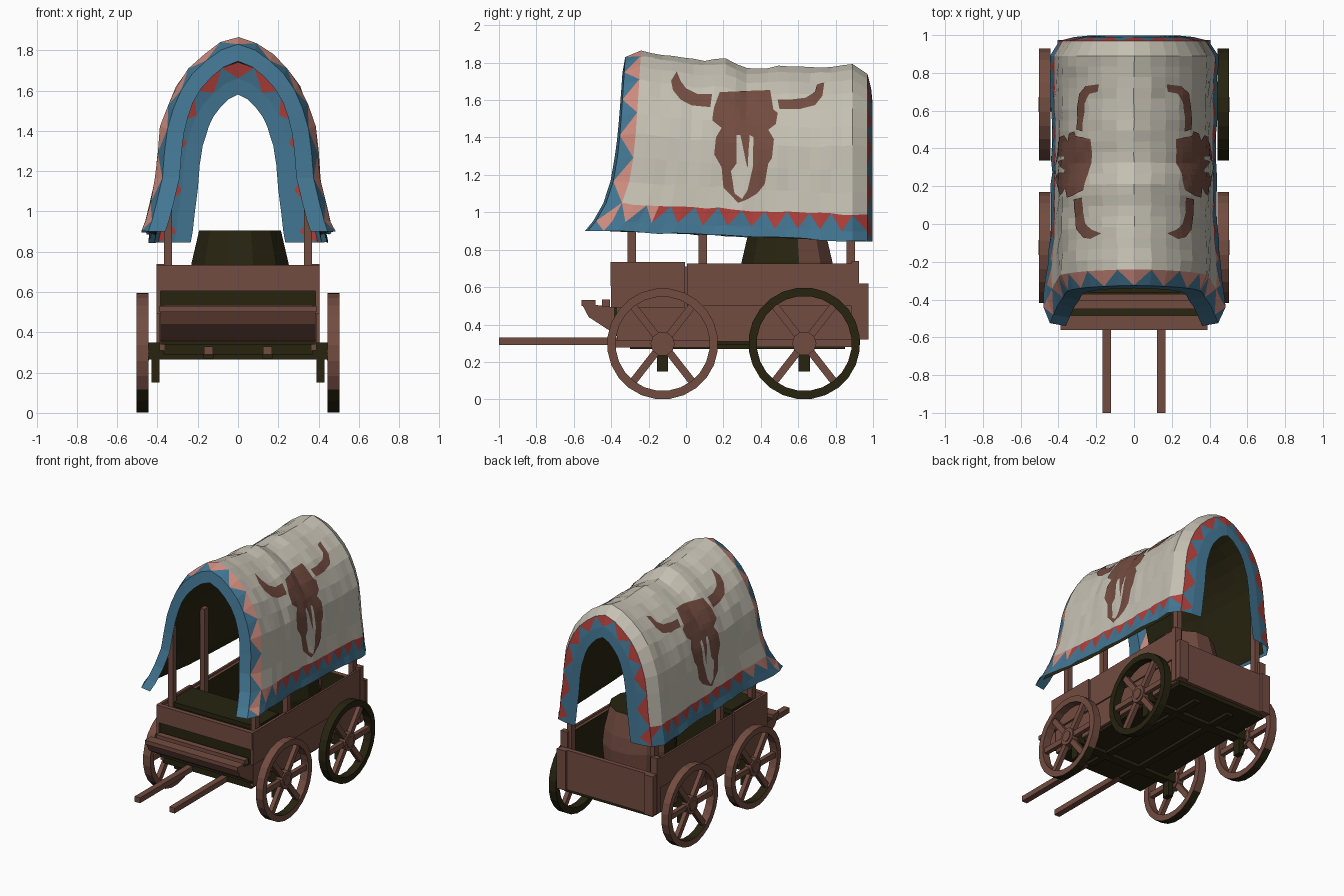
import bpy, bmesh, math, random
from mathutils import Vector, Matrix
from mathutils.bvhtree import BVHTree

if "Cube" in bpy.data.objects:
    bpy.data.objects.remove(bpy.data.objects["Cube"])
random.seed(4)

COLS = {"brown wood": (.17, .072, .052), "dark olive": (.02, .017, .005),
        "cream canvas": (.56, .53, .45), "blue trim": (.055, .18, .29),
        "red trim": (.43, .05, .042), "pink trim": (.62, .26, .21)}
MATS = []
for n, c in COLS.items():
    m = bpy.data.materials.new(n)
    m.diffuse_color = (*c, 1)
    m.use_nodes = True
    m.node_tree.nodes["Principled BSDF"].inputs["Base Color"].default_value = m.diffuse_color
    MATS.append(m)
BROWN, DARK, CREAM, BLUE, RED, PINK = range(6)


def finish(name, bm, rule=None, base=None):
    """Make an object; rule(face) gives a colour, base paints it all."""
    for f in bm.faces:
        f.normal_update()
        if rule:
            f.material_index = rule(f)
        elif base is not None:
            f.material_index = base
    me = bpy.data.meshes.new(name)
    bm.to_mesh(me)
    bm.free()
    for m in MATS:
        me.materials.append(m)
    ob = bpy.data.objects.new(name, me)
    bpy.context.collection.objects.link(ob)
    return ob


def add_box(bm, lo, hi, rot=None):
    lo, hi = Vector(lo), Vector(hi)
    mat = Matrix.Translation((lo + hi) / 2) @ Matrix.Diagonal((*(hi - lo), 1))
    bmesh.ops.create_cube(bm, size=1, matrix=(rot or Matrix()) @ mat)


def box(name, lo, hi, col=BROWN, both=False, rule=None):
    bm = bmesh.new()
    add_box(bm, lo, hi)
    if both:
        add_box(bm, (-hi[0], lo[1], lo[2]), (-lo[0], hi[1], hi[2]))
    return finish(name, bm, rule, col)


def lathe(bm, prof, n, mat):
    """Revolve (radius, height) points about z, then place by mat."""
    rings = [[bm.verts.new(mat @ Vector((r * math.cos(a), r * math.sin(a), h)))
              for a in [math.tau * (i + .5) / n for i in range(n)]] for r, h in prof]
    for a, b in zip(rings, rings[1:]):
        for i in range(n):
            j = (i + 1) % n
            bm.faces.new((a[i], a[j], b[j], b[i]))
    return rings


# ---- wagon bed ----
inner_dark = lambda f: DARK if f.normal.x * f.calc_center_median().x < -.01 else BROWN
box("side_walls", (.365, -.37, .31), (.39, .92, .71), both=True, rule=inner_dark)
box("front_side_panels", (.385, -.40, .49), (.405, -.005, .735), both=True)
box("rear_side_panels", (.385, .005, .50), (.40, .92, .725), both=True)
box("bed_floor", (-.37, -.37, .29), (.37, .93, .34), DARK)
box("tailgate", (-.40, .92, .32), (.40, .955, .62),
    rule=lambda f: DARK if f.normal.y < -.5 else BROWN)
box("tailgate_straps", (.33, .95, .32), (.405, .975, .62), both=True)
box("rear_corner_posts", (.35, .885, .32), (.405, .925, .74), both=True)
box("front_panel", (-.40, -.405, .605), (.40, -.37, .735))
box("front_recess", (-.385, -.385, .34), (.385, -.36, .61), DARK)
box("seat_board", (-.365, -.30, .70), (.365, -.03, .735), DARK)
box("seat_back", (-.365, -.05, .34), (.365, -.02, .70), DARK)
box("cross_beams", (.12, -.30, .27), (.17, .85, .295), DARK, both=True)
box("shafts", (.123, -1.0, .29), (.168, -.10, .33), both=True)
box("axle_front", (-.45, -.16, .265), (.45, -.09, .35), DARK)
box("axle_rear", (-.45, .595, .265), (.45, .665, .35), DARK)

# ---- footboard, extruded from its side profile ----
bm = bmesh.new()
prof = [(-.56, .515), (-.52, .44), (-.42, .375), (-.37, .35), (-.37, .49)]
f = bm.faces.new([bm.verts.new((-.385, y, z)) for y, z in prof])
ext = bmesh.ops.extrude_face_region(bm, geom=[f])["geom"]
bmesh.ops.translate(bm, vec=(.77, 0, 0), verts=[v for v in ext if isinstance(v, bmesh.types.BMVert)])
bmesh.ops.recalc_face_normals(bm, faces=bm.faces)
finish("footboard", bm, lambda f: DARK if f.normal.z > .7 else BROWN)
box("footboard_lip", (-.39, -.56, .50), (.39, -.485, .53))
box("footboard_plank", (-.37, -.45, .49), (.37, -.405, .535))
box("footboard_gap", (-.37, -.515, .435), (.37, -.50, .45), DARK)

# ---- wheels ----
def wheel(name, side, y, r, dark):
    place = Matrix.Translation((side * .473, y, r)) @ Matrix.Rotation(math.pi / 2, 4, 'Y')
    bm = bmesh.new()
    lathe(bm, [(r - .045, -.03), (r, -.03), (r, .03), (r - .045, .03), (r - .045, -.03)], 24, place)
    bmesh.ops.remove_doubles(bm, verts=bm.verts, dist=1e-4)
    bmesh.ops.recalc_face_normals(bm, faces=bm.faces)
    finish(name + "_rim", bm, lambda f: DARK if dark or (
        f.calc_center_median().z < .1 and abs(f.normal.x) < .5) else BROWN)
    bm = bmesh.new()
    for a in (0, 52, 128, 180, 232, 308):
        rot = Matrix.Translation((side * .473, y, r)) @ Matrix.Rotation(math.radians(a), 4, 'X')
        add_box(bm, (-.016, .03, -.02), (.016, r - .03, .02), rot)
    finish(name + "_spokes", bm, base=BROWN)
    bm = bmesh.new()
    for rad, half in ((.065, .026), (.04, .032)):
        bmesh.ops.create_cone(bm, cap_ends=True, segments=10, radius1=rad, radius2=rad,
                              depth=half * 2, matrix=place)
    finish(name + "_hub", bm, base=BROWN)


for side, s in ((1, "right"), (-1, "left")):
    wheel("front_wheel_" + s, side, -.125, .297, False)
    wheel("rear_wheel_" + s, side, .632, .299, side > 0)
for nm, y in (("front", -.125), ("rear", .632)):
    box(nm + "_axle_brackets", (.39, y - .03, .15), (.43, y + .03, .28), DARK, both=True)

# ---- cover posts and barrel ----
for nm, y in (("front", -.29), ("middle", .09), ("rear", .88)):
    box(nm + "_cover_posts", (.328, y - .023, .34), (.368, y + .023, 1.3), both=True)
bm = bmesh.new()
rings = lathe(bm, [(.21, .34), (.25, .5), (.262, .63), (.25, .74), (.21, .905)], 12,
              Matrix.Translation((.01, .54, 0)))
bm.faces.new(rings[-1])
finish("barrel", bm, lambda f: DARK if f.normal.y < .3 else BROWN)

# ---- canvas cover ----
ARCH = [(.445, .86), (.435, .915), (.425, 1.01), (.41, 1.13), (.40, 1.26), (.383, 1.39),
        (.35, 1.5), (.305, 1.6), (.245, 1.685), (.17, 1.755), (.09, 1.81), (0, 1.84)]
TOP = [(-.24, 1.865), (-.1, 1.84), (.08, 1.81), (.2, 1.825), (.33, 1.767), (.5, 1.78),
       (.7, 1.772), (.89, 1.79)]


def top_z(y):
    for (a, p), (b, q) in zip(TOP, TOP[1:]):
        if y <= b:
            return p + (q - p) * max(0, y - a) / (b - a)
    return TOP[-1][1]


def arch(y, d=0, dy=0, jit=0):
    """Cross-section at y, pulled inward by d and shifted by dy."""
    zt, hem = top_z(y), .90 - .055 * (y + .24) / 1.13
    front = max(0, min(1, (.1 - y) / .34))
    pinch = 1 - .018 * math.sin(math.pi * max(0, min(1, (y + .24) / 1.13)))
    pts = []
    for sx, (x, z) in [(-1, p) for p in ARCH] + [(1, p) for p in ARCH[-2::-1]]:
        k = (z - .86) / .98
        z = hem + (zt - hem) * k
        x *= pinch * (1 + .08 * front * max(0, 1 - 4 * k))
        t, w = 1 - k, ((.9 - y) / 1.14) ** 2
        n = Vector((x, max(0, z - 1.3))).normalized()
        pts.append(Vector((sx * (x - d * n.x + random.uniform(-jit, jit)),
                           y - (.06 * t + .14 * t ** 6) * w + dy,
                           z - d * n.y + random.uniform(-jit, jit))))
    return pts


N = 21
ys = [-.24 + 1.13 * i / (N - 1) for i in range(N)]
rows = [arch(-.24, .12, -.10), arch(-.24, .035, -.085)] + [arch(y, jit=.005) for y in ys]
rows += [arch(.89, .05, .08), arch(.89, .13, .10), arch(.89, .21, .108)]
bm = bmesh.new()
g = [[bm.verts.new(p) for p in r] for r in rows]
R, C = len(g), len(g[0])


def face(vs, col):
    bm.faces.new(vs).material_index = col


def tooth(a0, a1, b0, b1, odd, col):
    """Split a quad so that triangles on edge a point at every other b."""
    if odd:
        face((a0, a1, b0), col)
        face((a1, b1, b0), BLUE)
    else:
        face((a0, a1, b1), col)
        face((a0, b1, b0), BLUE)


for r in range(R - 1):
    for j in range(C - 1):
        a, b, c, d = g[r][j], g[r][j + 1], g[r + 1][j], g[r + 1][j + 1]
        hem_col = PINK if a.co.y < -.15 else RED
        if r in (0, R - 2):
            face((a, b, d, c), BLUE)
        elif r == 1:
            tooth(c, d, a, b, j % 2, PINK)
        elif r == R - 3:
            tooth(a, b, c, d, j % 2, RED)
        elif j in (0, C - 2):
            face((a, b, d, c), BLUE)
        elif j == 1:
            tooth(b, d, a, c, r % 2, hem_col)
        elif j == C - 3:
            tooth(a, c, b, d, r % 2, hem_col)
        else:
            face((a, b, d, c), CREAM)
bmesh.ops.recalc_face_normals(bm, faces=bm.faces)
bm.normal_update()
if sum(f.normal.z for f in bm.faces) < 0:
    bmesh.ops.reverse_faces(bm, faces=bm.faces)
tree = BVHTree.FromBMesh(bm)
finish("canvas_cover", bm)

# dark inside of the canvas
bm = bmesh.new()
g = [[bm.verts.new(p) for p in arch(y, .028)] for y in ys]
for r in range(N - 1):
    for j in range(C - 1):
        bm.faces.new((g[r][j], g[r + 1][j], g[r + 1][j + 1], g[r][j + 1]))
finish("cover_lining", bm, base=DARK)

# ---- painted skull: outlines in hundredths of (y, z), laid on the canvas ----
HEAD = [(18, 164), (45, 165), (45, 156), (49, 153), (48, 147), (44, 144), (47, 139), (46, 129),
        (44, 126), (42, 115), (38, 110), (33, 107), (28, 105), (24, 109), (20, 113), (19, 124),
        (15, 131), (16, 140), (19, 145), (14, 149), (15, 156), (18, 158)]
MUZZLE = [(24, 122), (27, 126), (27, 141), (29, 141), (30, 124), (33, 123), (34, 141), (36, 140),
          (36, 125), (33, 112), (30, 107), (26, 110)]
HORN_FRONT = [(-5, 175), (-8, 170), (-7, 165), (-3, 160), (3, 157), (13, 156), (14, 163), (6, 163),
              (0, 166), (-3, 170)]
HORN_REAR = [(49, 160), (50, 155), (61, 155), (69, 157), (73, 162), (74, 169), (70, 168), (69, 164),
             (64, 161), (56, 160)]


def decal(name, outline, col, off):
    out = bmesh.new()
    for side in (1, -1):
        bm = bmesh.new()
        bm.faces.new([bm.verts.new((0, y / 100, z / 100)) for y, z in outline])
        bmesh.ops.triangulate(bm, faces=bm.faces)
        for axis, lo, hi in ((1, -10, 76), (2, 104, 178)):
            for s in range(lo, hi, 3):
                co, no = Vector(), Vector()
                co[axis], no[axis] = s / 100 + .0013, 1
                bmesh.ops.bisect_plane(bm, geom=bm.verts[:] + bm.edges[:] + bm.faces[:],
                                       plane_co=co, plane_no=no)
        for v in bm.verts:
            hit, n, _, _ = tree.ray_cast(Vector((side * 2, v.co.y, v.co.z)), Vector((-side, 0, 0)))
            if hit:
                v.co = hit + n * (off if n.x * side > 0 else -off)
        bmesh.ops.recalc_face_normals(bm, faces=bm.faces)
        if sum(f.normal.x for f in bm.faces) * side < 0:
            bmesh.ops.reverse_faces(bm, faces=bm.faces)
        me = bpy.data.meshes.new("tmp")
        bm.to_mesh(me)
        bm.free()
        out.from_mesh(me)
        bpy.data.meshes.remove(me)
    finish(name, out, base=col)


decal("skull_head", HEAD, BROWN, .005)
decal("skull_muzzle", MUZZLE, CREAM, .009)
decal("skull_front_horn", HORN_FRONT, BROWN, .005)
decal("skull_rear_horn", HORN_REAR, BROWN, .005)
